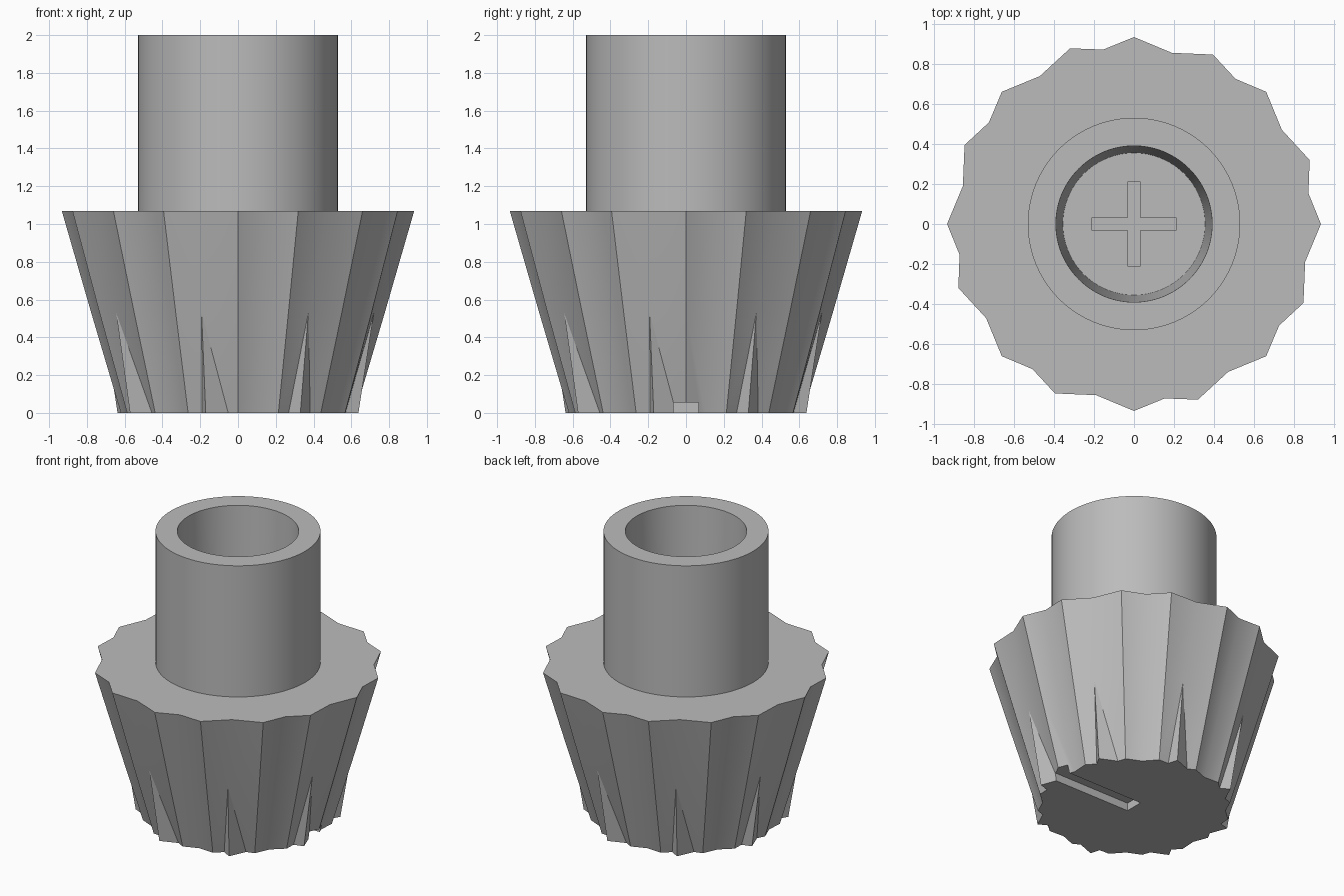
import bpy, bmesh
from math import sin, cos, pi, radians

cube = bpy.data.objects.get("Cube")
if cube:
    bpy.data.objects.remove(cube)

grey = bpy.data.materials.new("matte grey")
grey.use_nodes = True
colour = (0.5, 0.5, 0.5, 1)
grey.diffuse_color = colour
grey.node_tree.nodes["Principled BSDF"].inputs["Base Color"].default_value = colour

HEIGHT, MID = 1.07, 0.53


def finish(bm, name, smooth=True):
    bmesh.ops.remove_doubles(bm, verts=bm.verts, dist=0.0005)
    bmesh.ops.recalc_face_normals(bm, faces=bm.faces)
    mesh = bpy.data.meshes.new(name)
    bm.to_mesh(mesh)
    bm.free()
    obj = bpy.data.objects.new(name, mesh)
    bpy.context.collection.objects.link(obj)
    mesh.materials.append(grey)
    if smooth:
        bpy.ops.object.select_all(action="DESELECT")
        obj.select_set(True)
        bpy.context.view_layer.objects.active = obj
        bpy.ops.object.shade_smooth_by_angle(angle=radians(28))
    return obj


def box(bm, lo, hi):
    verts = bmesh.ops.create_cube(bm, size=1)["verts"]
    for v in verts:
        for i in range(3):
            v.co[i] = lo[i] + (v.co[i] + 0.5) * (hi[i] - lo[i])


# Fluted grip: one eighth of each outline as (degrees, radius)
bottom = [(0, .62), (10, .59), (20, .625), (26.5, .60), (30, .66), (40, .595)]
middle = [(0, .777), (10, .737), (20, .78), (30, .745), (30, .745), (30, .745)]
top = [(0, .933), (10, .884), (20, .933), (32.5, .875), (32.5, .875), (32.5, .875)]

bm = bmesh.new()
rings = []
for z, outline in ((0, bottom), (MID, middle), (HEIGHT, top)):
    ring, last = [], None
    for k in range(8):
        for deg, r in outline:
            if (k, deg) != last:
                a = radians(deg + 45 * k - 90)
                vert = bm.verts.new((r * cos(a), r * sin(a), z))
                last = (k, deg)
            ring.append(vert)
    rings.append(ring)
for low, high in zip(rings, rings[1:]):
    for i in range(len(low)):
        j = (i + 1) % len(low)
        corners = list(dict.fromkeys((low[i], low[j], high[j], high[i])))
        if len(corners) > 2:
            bm.faces.new(corners)
for ring in (rings[0], rings[-1]):
    bm.faces.new(list(dict.fromkeys(ring)))
grip = finish(bm, "fluted_grip", smooth=False)

# Pointer slot cut into the underside
bm = bmesh.new()
box(bm, (0, -.065, -.1), (1, .065, .055))
cutter = finish(bm, "slot_cutter", smooth=False)
cutter.hide_render = True
cutter.hide_viewport = True
cut = grip.modifiers.new("pointer slot", "BOOLEAN")
cut.operation = "DIFFERENCE"
cut.solver = "EXACT"
cut.object = cutter
depsgraph = bpy.context.evaluated_depsgraph_get()
grip.data = bpy.data.meshes.new_from_object(grip.evaluated_get(depsgraph))
grip.modifiers.clear()
bpy.data.objects.remove(cutter)
bpy.context.view_layer.objects.active = grip
grip.select_set(True)
bpy.ops.object.shade_smooth_by_angle(angle=radians(28))

# Hollow stem with a slightly tapered bore
profile = [(.53, HEIGHT), (.53, 2), (.39, 2), (.355, HEIGHT)]
SIDES = 96
bm = bmesh.new()
loops = [[bm.verts.new((r * cos(2 * pi * i / SIDES), r * sin(2 * pi * i / SIDES), z))
          for i in range(SIDES)] for r, z in profile]
for a, b in zip(loops, loops[1:]):
    for i in range(SIDES):
        j = (i + 1) % SIDES
        bm.faces.new((a[i], a[j], b[j], b[i]))
finish(bm, "hollow_stem")

# Cross-shaped key on the bore floor
w, l = .033, .212
bm = bmesh.new()
plus = [(w, w), (w, l), (-w, l), (-w, w), (-l, w), (-l, -w),
        (-w, -w), (-w, -l), (w, -l), (w, -w), (l, -w), (l, w)]
face = bm.faces.new([bm.verts.new((x, y, HEIGHT)) for x, y in plus])
raised = bmesh.ops.extrude_face_region(bm, geom=[face])["geom"]
bmesh.ops.translate(bm, vec=(0, 0, .2),
                    verts=[g for g in raised if isinstance(g, bmesh.types.BMVert)])
finish(bm, "cross_key", smooth=False)
